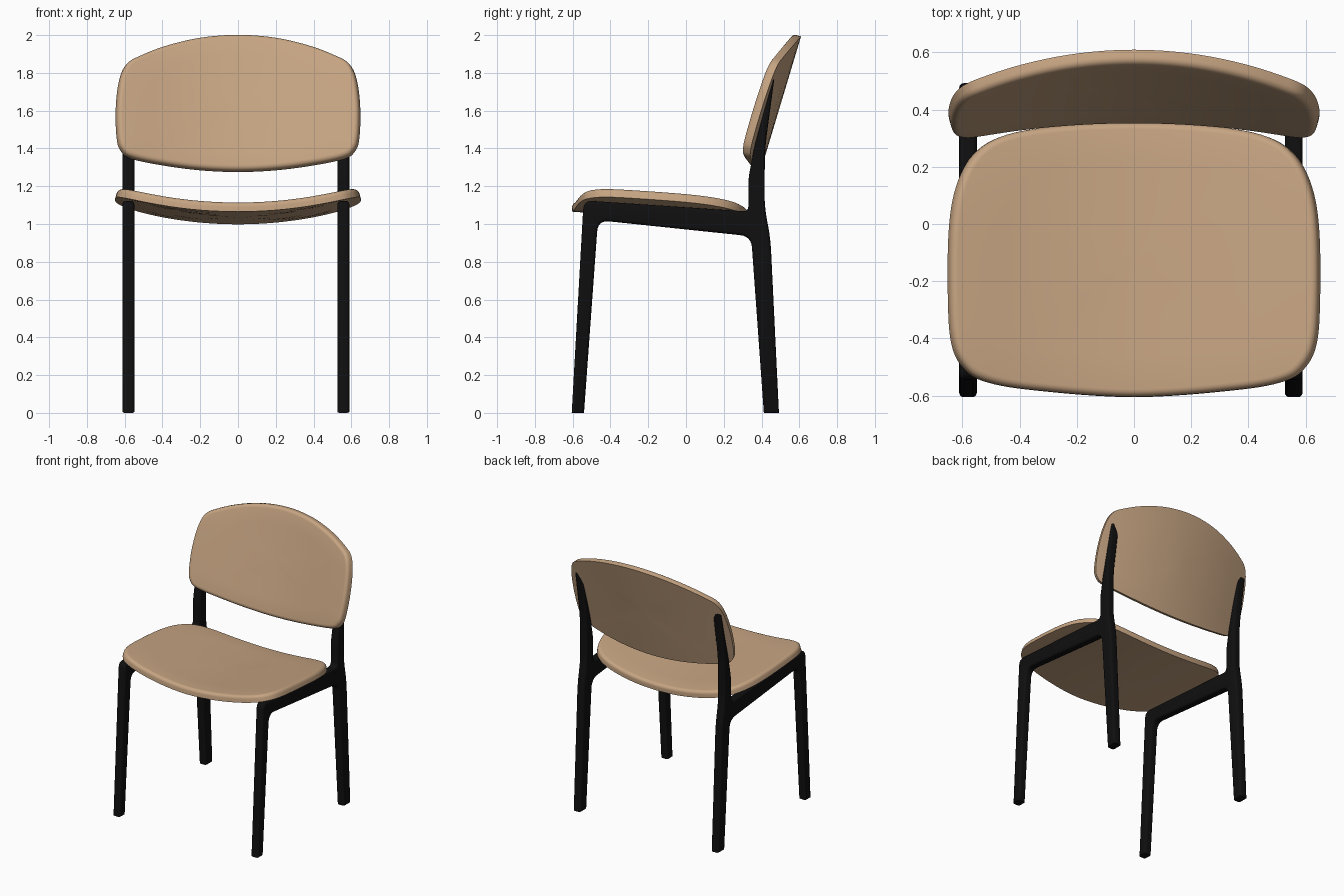
import bpy, bmesh, math
from mathutils import Vector

if "Cube" in bpy.data.objects:
    bpy.data.objects.remove(bpy.data.objects["Cube"])


def material(name, rgb):
    m = bpy.data.materials.new(name)
    m.diffuse_color = (*rgb, 1)
    m.use_nodes = True
    m.node_tree.nodes["Principled BSDF"].inputs["Base Color"].default_value = m.diffuse_color
    return m


WOOD = material("light wood", (0.565, 0.371, 0.223))
BLACK = material("black frame", (0.005, 0.005, 0.005))


def inset(loop, d):
    """Move a clockwise 2D loop inward by d, mitred."""
    out = []
    for i, p in enumerate(loop):
        a = (p - loop[i - 1]).normalized()
        b = (loop[(i + 1) % len(loop)] - p).normalized()
        na, nb = Vector((a.y, -a.x)), Vector((b.y, -b.x))
        out.append(p + (na + nb) * d / max(0.4, 1 + na.dot(nb)))
    return out


def smooth_loop(half, steps=6):
    """Mirror a half outline in x and run a closed Catmull-Rom curve through it."""
    pts = [Vector(p) for p in half]
    pts += [Vector((-p.x, p.y)) for p in pts[-2:0:-1]]
    n, out = len(pts), []
    for i in range(n):
        a, b, c, d = (pts[(i + k) % n] for k in (-1, 0, 1, 2))
        for s in range(steps):
            t = s / steps
            out.append(0.5 * (2 * b + (c - a) * t + (2 * a - 5 * b + 4 * c - d) * t * t
                              + (3 * b - a - 3 * c + d) * t ** 3))
    return out


def rounded(corners, steps=6):
    """Round each (y, z, radius) corner of a profile."""
    out, n = [], len(corners)
    for i, (y, z, r) in enumerate(corners):
        p = Vector((y, z))
        if r == 0:
            out.append(p)
            continue
        a = p + (Vector(corners[i - 1][:2]) - p).normalized() * r
        b = p + (Vector(corners[(i + 1) % n][:2]) - p).normalized() * r
        for s in range(steps + 1):
            t = s / steps
            out.append(a * (1 - t) ** 2 + p * 2 * t * (1 - t) + b * t * t)
    return out


def skin(name, rings, mat, angle):
    """Bridge rings of 3D points and cap both ends."""
    bm = bmesh.new()
    vs = [[bm.verts.new(p) for p in r] for r in rings]
    for a, b in zip(vs, vs[1:]):
        for i in range(len(a)):
            j = (i + 1) % len(a)
            bm.faces.new((a[i], a[j], b[j], b[i]))
    bm.faces.new(vs[0])
    bm.faces.new(vs[-1])
    bmesh.ops.recalc_face_normals(bm, faces=bm.faces)
    me = bpy.data.meshes.new(name)
    bm.to_mesh(me)
    bm.free()
    ob = bpy.data.objects.new(name, me)
    bpy.context.collection.objects.link(ob)
    me.materials.append(mat)
    bpy.ops.object.select_all(action='DESELECT')
    ob.select_set(True)
    bpy.context.view_layer.objects.active = ob
    bpy.ops.object.shade_smooth_by_angle(angle=math.radians(angle))


def panel(name, half, place, thick=0.05, r=0.024):
    """Bent board: sharp hidden side, rounded face side."""
    loop = smooth_loop(half)
    mid = Vector((0, (half[0][1] + half[-1][1]) / 2))
    scaled = lambda l, k: [mid + (p - mid) * k for p in l]
    layers = [(scaled(loop, k), 0) for k in (0.03, 0.25, 0.5, 0.75, 1)]
    for i in range(6):
        t = i / 5 * math.pi / 2
        layers.append((inset(loop, r * (1 - math.cos(t))), thick - r + r * math.sin(t)))
    top = layers[-1][0]
    layers += [(scaled(top, k), thick) for k in (0.75, 0.5, 0.25, 0.03)]
    skin(name, [[place(p.x, p.y, h) for p in l] for l, h in layers], WOOD, 40)


BEND = 0.085 / 0.62 ** 2


# Seat: dished across, sloping down to the back
def on_seat(x, y, h):
    n = Vector((-2 * BEND * x, 0.07, 1)).normalized()
    return Vector((x, y, 1.065 - 0.07 * (y + 0.6) + BEND * x * x)) + n * h


panel("seat", [(0, .352), (.25, .342), (.45, .31), (.56, .245), (.622, .13), (.648, -.03),
               (.65, -.28), (.638, -.42), (.6, -.5), (.53, -.548), (.36, -.58), (0, -.605)], on_seat)


# Backrest: leaning back, sides bent forward
def on_back(x, z, h):
    n = Vector((-2 * BEND * x, -1, 0.3)).normalized()
    return Vector((x, 0.608 - 0.3 * (1.99 - z) - BEND * x * x, z)) + n * h


panel("backrest", [(0, 1.993), (.2, 1.978), (.38, 1.937), (.52, 1.885), (.595, 1.84), (.632, 1.75),
                   (.648, 1.6), (.642, 1.45), (.62, 1.385), (.565, 1.345), (.4, 1.31), (.2, 1.284),
                   (0, 1.275)], on_back)

# Side frames: front leg, rail, back leg and upright in one rounded profile (clockwise)
profile = rounded([
    (-.605, 0, 0), (-.542, 1.125, .05), (.33, 1.066, .03), (.33, 1.24, .04),
    (.36, 1.40, .04), (.455, 1.765, 0), (.467, 1.765, 0), (.418, 1.40, .08),
    (.415, 1.09, .08), (.447, .93, .08), (.492, 0, 0), (.412, 0, 0),
    (.345, .935, .06), (-.466, 1.02, .06), (-.54, 0, 0)])


def side_frame(name, cx, w=0.031, r=0.016):
    rings = []
    for s in (-1, 1):
        arc = [i / 4 * math.pi / 2 for i in range(5)]
        for t in (arc[::-1] if s < 0 else arc):
            x = cx + s * (w - r + r * math.sin(t))
            d = r * (1 - math.cos(t))
            ring = []
            for p, q in zip(profile, inset(profile, d)):
                # the thin upright tip keeps a smaller edge radius
                k = min(1, max(0.25, (1.8 - p.y) / 0.35))
                q = p + (q - p) * k
                ring.append(Vector((x, q.x, max(q.y, 0) if p.y > 0 else q.y * 0.3)))
            rings.append(ring)
    skin(name, rings, BLACK, 35)


side_frame("left_frame", -.58)
side_frame("right_frame", .558)
